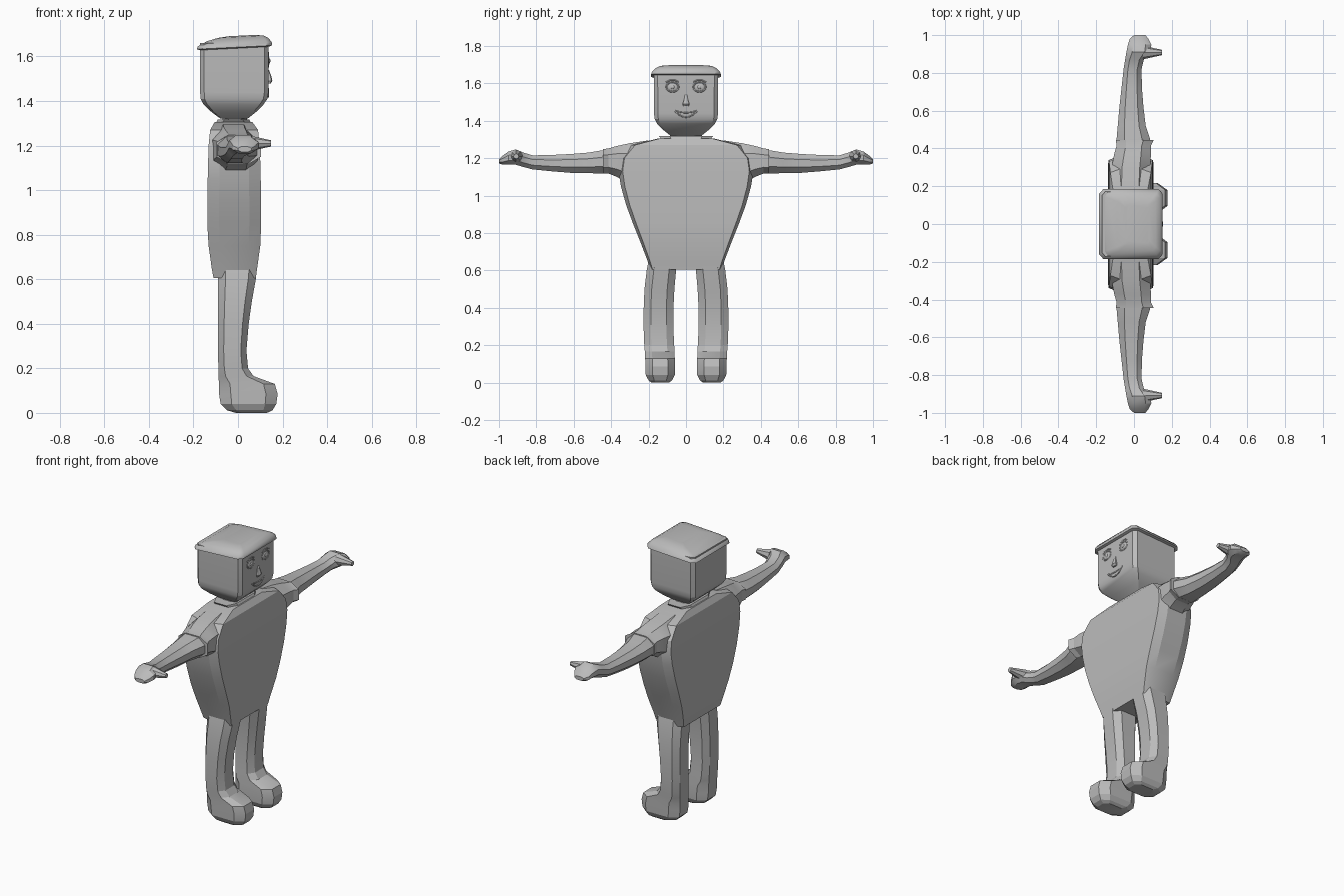
import bpy, bmesh, math
from mathutils import Vector, Matrix

grey = bpy.data.materials.new("plain_grey")
grey.diffuse_color = (0.5, 0.5, 0.5, 1)


def finish(bm, name, mirror=False, angle=28):
    bmesh.ops.recalc_face_normals(bm, faces=bm.faces[:])
    me = bpy.data.meshes.new(name)
    bm.to_mesh(me)
    bm.free()
    ob = bpy.data.objects.new(name, me)
    bpy.context.collection.objects.link(ob)
    me.materials.append(grey)
    bpy.ops.object.select_all(action='DESELECT')
    ob.select_set(True)
    bpy.context.view_layer.objects.active = ob
    bpy.ops.object.shade_smooth_by_angle(angle=math.radians(angle))
    if mirror:
        m = ob.modifiers.new("mirror", 'MIRROR')
        m.use_axis = (False, True, False)
    return ob


def loft(name, axis, rows, ca, cb, mirror=False, angle=28):
    """Skin eight-sided sections (pos, a0, a1, b0, b1); ca, cb are corner cut fractions."""
    bm = bmesh.new()
    rings = []
    for p, a0, a1, b0, b1 in rows:
        da, db = (a1 - a0) * ca, (b1 - b0) * cb
        pts = [(a0 + da, b0), (a1 - da, b0), (a1, b0 + db), (a1, b1 - db),
               (a1 - da, b1), (a0 + da, b1), (a0, b1 - db), (a0, b0 + db)]
        rings.append([bm.verts.new((a, b, p) if axis == 'z' else (a, p, b))
                      for a, b in pts])
    for r, s in zip(rings, rings[1:]):
        for i in range(8):
            j = (i + 1) % 8
            bm.faces.new((r[i], r[j], s[j], s[i]))
    bm.faces.new(rings[0])
    bm.faces.new(rings[-1])
    return finish(bm, name, mirror, angle)


# Torso: broad at the chest, narrow at the waist
loft("torso", 'z', [(z, x0, x1, -h, h) for z, x0, x1, h in [
    (0.605, -0.11, 0.08, 0.19), (0.65, -0.118, 0.086, 0.205),
    (0.75, -0.132, 0.1, 0.243), (0.85, -0.138, 0.104, 0.283),
    (0.95, -0.138, 0.104, 0.32), (1.05, -0.136, 0.102, 0.348),
    (1.13, -0.134, 0.1, 0.36), (1.2, -0.132, 0.097, 0.35),
    (1.27, -0.125, 0.09, 0.29), (1.305, -0.105, 0.065, 0.15)]], 0.22, 0.03, angle=15)

# Sleeves joining the chest to the arms
loft("sleeve", 'y', [(0.2, -0.12, 0.08, 1.0, 1.295), (0.3, -0.118, 0.085, 1.06, 1.28),
                     (0.37, -0.105, 0.09, 1.1, 1.265), (0.415, -0.092, 0.09, 1.118, 1.252),
                     (0.445, -0.096, 0.104, 1.118, 1.248)], 0.27, 0.25, True, 15)

# Arms ending in flattened hands
loft("arm", 'y', [(0.40, -0.085, 0.085, 1.125, 1.245), (0.45, -0.092, 0.085, 1.118, 1.242),
                  (0.52, -0.086, 0.062, 1.12, 1.23), (0.62, -0.077, 0.05, 1.122, 1.222),
                  (0.72, -0.066, 0.042, 1.13, 1.217), (0.82, -0.055, 0.04, 1.14, 1.215),
                  (0.87, -0.047, 0.052, 1.153, 1.23), (0.91, -0.04, 0.086, 1.165, 1.247),
                  (0.95, -0.032, 0.092, 1.167, 1.235), (0.98, -0.022, 0.077, 1.165, 1.213),
                  (1.0, 0.0, 0.06, 1.172, 1.195)], 0.24, 0.3, True)

# Thumbs pointing forward
bm = bmesh.new()
bmesh.ops.create_cone(bm, cap_ends=True, segments=8, radius1=0.036, radius2=0.014, depth=0.1,
                      matrix=Matrix.Translation((0.098, 0.908, 1.21)) @
                      Matrix.Rotation(math.radians(90), 4, 'Y'))
finish(bm, "thumb", True)

# Legs and feet in one skin
loft("leg", 'z', [(0.65, -0.09, 0.085, 0.045, 0.2), (0.6, -0.09, 0.08, 0.053, 0.21),
                  (0.5, -0.09, 0.062, 0.062, 0.222), (0.4, -0.09, 0.048, 0.067, 0.226),
                  (0.28, -0.09, 0.038, 0.067, 0.226), (0.2, -0.088, 0.045, 0.063, 0.223),
                  (0.165, -0.087, 0.07, 0.061, 0.22), (0.13, -0.086, 0.165, 0.06, 0.218),
                  (0.085, -0.085, 0.178, 0.058, 0.217), (0.04, -0.078, 0.172, 0.06, 0.215),
                  (0.012, -0.05, 0.155, 0.075, 0.2), (0.0, -0.01, 0.13, 0.09, 0.185)],
     0.2, 0.24, True, 22)

# Neck and thin collar
loft("neck", 'z', [(1.29, -0.07, 0.04, -0.085, 0.085), (1.34, -0.07, 0.04, -0.085, 0.085)],
     0.25, 0.25)
loft("collar", 'z', [(1.3, -0.1, 0.06, -0.13, 0.13), (1.318, -0.09, 0.05, -0.145, 0.145)],
     0.2, 0.2)

# Boxy head with a tapered jaw
loft("head", 'z', [(1.322, -0.08, 0.045, -0.085, 0.085), (1.35, -0.118, 0.08, -0.12, 0.12),
                   (1.385, -0.155, 0.115, -0.155, 0.155), (1.41, -0.168, 0.132, -0.168, 0.168),
                   (1.44, -0.17, 0.137, -0.171, 0.171), (1.66, -0.17, 0.138, -0.172, 0.172)],
     0.06, 0.06)

# Overhanging domed hair, slightly higher at the front
hair = loft("hair", 'z', [(1.637, -0.17, 0.14, -0.172, 0.172), (1.642, -0.185, 0.152, -0.186, 0.186),
                          (1.655, -0.18, 0.152, -0.182, 0.182), (1.675, -0.14, 0.138, -0.162, 0.162),
                          (1.688, -0.09, 0.115, -0.14, 0.14), (1.693, -0.04, 0.08, -0.1, 0.1)],
            0.07, 0.07, angle=40)
for v in hair.data.vertices:
    v.co.z += 0.05 * v.co.x

# Eyes: oval rims with rounded eyeballs
FACE = 0.136


def oval(name, y, z, ry, rz, rx, mirror=True):
    b = bmesh.new()
    bmesh.ops.create_uvsphere(b, u_segments=16, v_segments=8, radius=1)
    bmesh.ops.scale(b, vec=(rx, ry, rz), verts=b.verts[:])
    bmesh.ops.translate(b, vec=(FACE, y, z), verts=b.verts[:])
    finish(b, name, mirror, 60)


def tube(name, pts, r, mirror=False):
    cu = bpy.data.curves.new(name, 'CURVE')
    cu.dimensions = '3D'
    cu.bevel_depth, cu.bevel_resolution, cu.use_fill_caps = r, 1, True
    sp = cu.splines.new('POLY')
    sp.points.add(len(pts) - 1)
    for p, (y, z) in zip(sp.points, pts):
        p.co = (FACE, y, z, 1)
    ob = bpy.data.objects.new(name, cu)
    cu.materials.append(grey)
    bpy.context.collection.objects.link(ob)
    if mirror:
        m = ob.modifiers.new("mirror", 'MIRROR')
        m.use_axis = (False, True, False)


oval("eyeball", 0.072, 1.58, 0.028, 0.022, 0.006)
oval("pupil", 0.072, 1.58, 0.012, 0.012, 0.01)
tube("eye_rim", [(0.072 + 0.034 * math.cos(a * math.pi / 8), 1.58 + 0.026 * math.sin(a * math.pi / 8))
                 for a in range(17)], 0.004, True)
tube("eyebrow", [(0.038, 1.607), (0.06, 1.617), (0.085, 1.617), (0.108, 1.605)], 0.004, True)

# Nose: wedge widening downward
loft("nose", 'z', [(1.478, 0.13, 0.146, -0.014, 0.014), (1.49, 0.13, 0.154, -0.018, 0.018),
                   (1.51, 0.13, 0.15, -0.011, 0.011), (1.54, 0.13, 0.139, -0.006, 0.006)],
     0.2, 0.25)

# Smiling mouth: upper and lower lip lines
for name, drop in (("upper_lip", 0.012), ("lower_lip", 0.036)):
    tube(name, [(0.062 * t / 5, 1.455 - drop * (1 - (t / 5) ** 2)) for t in range(-5, 6)], 0.004)
